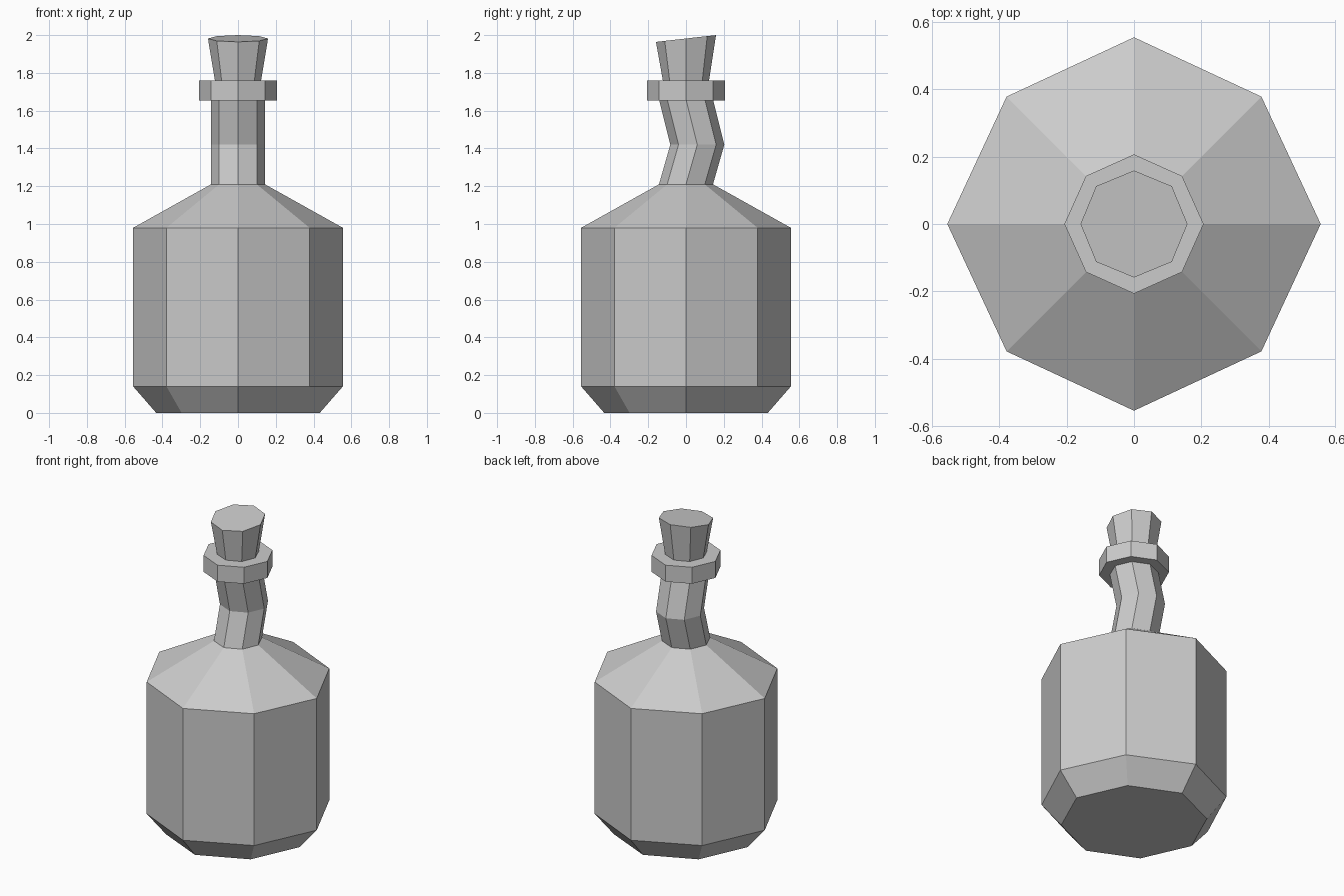
import bpy
import bmesh
from math import cos, sin, pi

if "Cube" in bpy.data.objects:
    bpy.data.objects.remove(bpy.data.objects["Cube"])

SIDES = 8


def loft(name, rings):
    """Skin octagonal rings (z, radius, diagonal_factor, y_offset, slope), capped at both ends."""
    bm = bmesh.new()
    loops = []
    for z, radius, diagonal, y0, slope in rings:
        loop = []
        for i in range(SIDES):
            a = 2 * pi * i / SIDES
            r = radius * (diagonal if i % 2 else 1)
            y = r * sin(a)
            loop.append(bm.verts.new((r * cos(a), y + y0, z + slope * y)))
        loops.append(loop)
    for low, high in zip(loops, loops[1:]):
        for i in range(SIDES):
            j = (i + 1) % SIDES
            bm.faces.new((low[i], low[j], high[j], high[i]))
    bm.faces.new(loops[0][::-1])
    bm.faces.new(loops[-1])
    bmesh.ops.recalc_face_normals(bm, faces=bm.faces)
    mesh = bpy.data.meshes.new(name)
    bm.to_mesh(mesh)
    bm.free()
    obj = bpy.data.objects.new(name, mesh)
    bpy.context.collection.objects.link(obj)
    return obj


# Body, shoulder and kinked neck in one skin
loft("bottle", [
    (0.00, 0.433, 0.975, 0, 0),
    (0.14, 0.555, 0.965, 0, 0),
    (0.98, 0.555, 0.965, 0, 0),
    (1.21, 0.143, 0.985, 0, 0),
    (1.42, 0.143, 0.985, 0.06, 0),
    (1.66, 0.143, 0.985, 0, 0),
])

# Collar around the mouth
loft("neck_collar", [
    (1.655, 0.207, 0.975, 0, 0),
    (1.76, 0.207, 0.975, 0, 0),
])

# Flared stopper with a slanted top
loft("stopper", [
    (1.74, 0.119, 1, 0, 0),
    (1.982, 0.159, 1, 0, 0.113),
])
